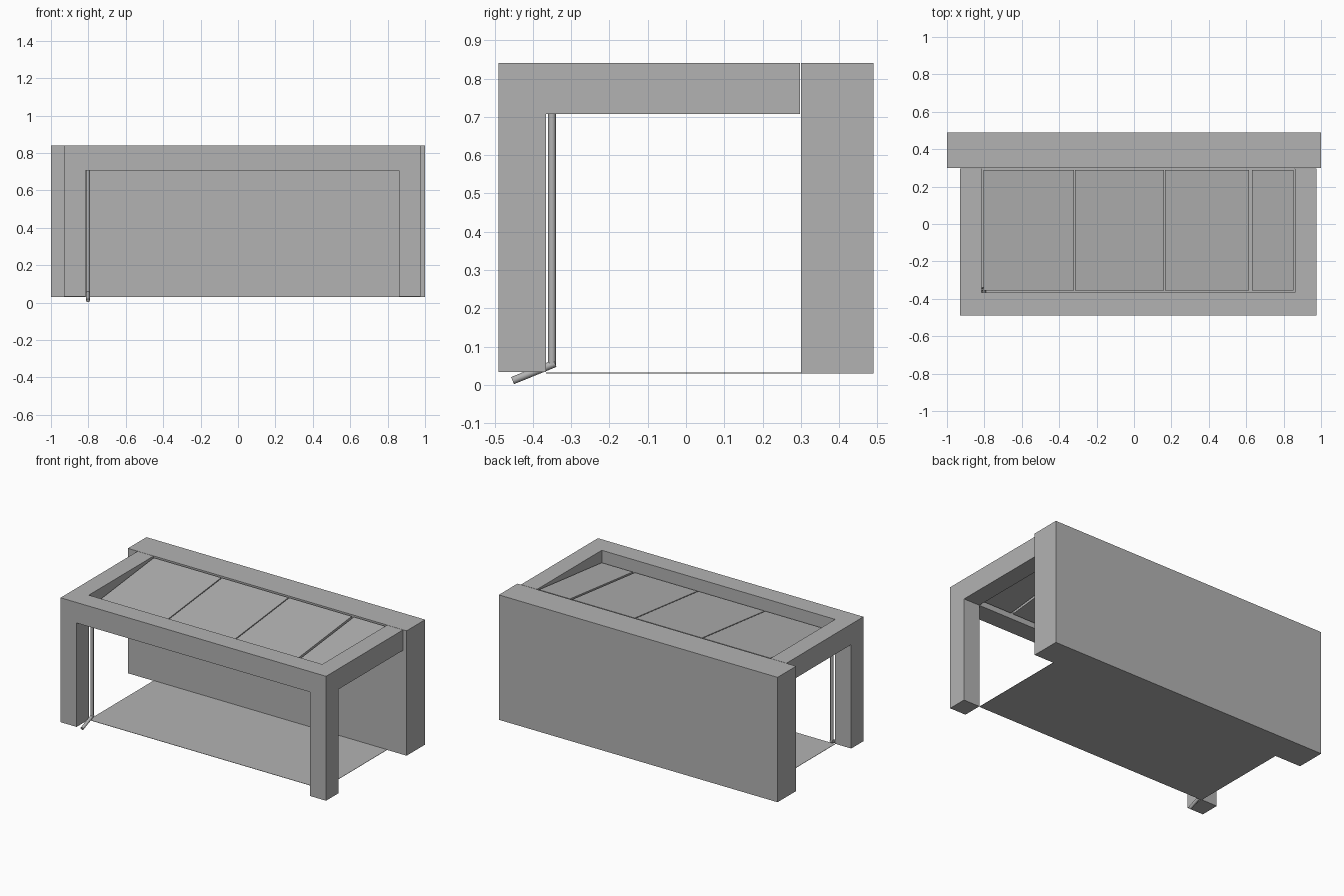
import bpy
import math
from mathutils import Vector

if "Cube" in bpy.data.objects:
    bpy.data.objects.remove(bpy.data.objects["Cube"], do_unlink=True)

grey = bpy.data.materials.new("Plain grey")
grey.use_nodes = True
COLOUR = (0.45, 0.45, 0.45, 1)
grey.diffuse_color = COLOUR
grey.node_tree.nodes["Principled BSDF"].inputs["Base Color"].default_value = COLOUR


def finish(obj, name):
    obj.name = name
    obj.data.materials.append(grey)
    return obj


def box(name, x, y, z):
    """Box from (min, max) ranges along each axis."""
    bpy.ops.mesh.primitive_cube_add(size=1)
    obj = bpy.context.object
    low, high = Vector((x[0], y[0], z[0])), Vector((x[1], y[1], z[1]))
    for v in obj.data.vertices:
        v.co = v.co * (high - low) + (low + high) / 2
    return finish(obj, name)


def tube(name, start, end, radius):
    """Round pipe between two points."""
    start, end = Vector(start), Vector(end)
    axis = end - start
    bpy.ops.mesh.primitive_cylinder_add(vertices=24, radius=radius, depth=axis.length,
                                        location=(start + end) / 2)
    obj = bpy.context.object
    obj.rotation_euler = axis.to_track_quat('Z', 'Y').to_euler()
    bpy.ops.object.shade_smooth_by_angle(angle=math.radians(40))
    return finish(obj, name)


LEFT, RIGHT = -0.93, 0.975          # outer sides of the frame
IN_LEFT, IN_RIGHT = -0.815, 0.86    # sides of the opening
FRONT, IN_FRONT, BACK = -0.49, -0.365, 0.298
GROUND, BEAM, TOP = 0.033, 0.707, 0.84

# Rear wall
box("back_wall", (-1, 1), (0.3, 0.49), (0.03, TOP))

# Frame beams and front posts
box("front_beam", (LEFT, RIGHT), (FRONT, IN_FRONT), (BEAM, TOP))
for name, x in (("right", (LEFT, IN_LEFT)), ("left", (IN_RIGHT, RIGHT))):
    box(name + "_beam", x, (IN_FRONT, BACK), (BEAM, TOP))
    box(name + "_post", x, (FRONT, IN_FRONT), (GROUND, BEAM))

# Thin floor sheet
box("floor", (IN_LEFT, IN_RIGHT), (IN_FRONT, 0.3), (0.03, 0.032))

# Roof panels, sloping down to the front
edges = ((-0.805, -0.322), (-0.316, 0.16), (0.166, 0.615), (0.63, 0.853))
for number, x in enumerate(edges, 1):
    panel = box(f"roof_panel_{number}", x, (-0.355, 0.288), (-0.03, 0))
    for v in panel.data.vertices:
        v.co.z += 0.765 + (v.co.y + 0.355) * 0.11

# Drain pipe with angled spout
PIPE_X = -0.802
tube("drain_pipe", (PIPE_X, -0.35, 0.05), (PIPE_X, -0.35, 0.755), 0.01)
tube("drain_spout", (PIPE_X, -0.342, 0.056), (PIPE_X, -0.453, 0.011), 0.01)
